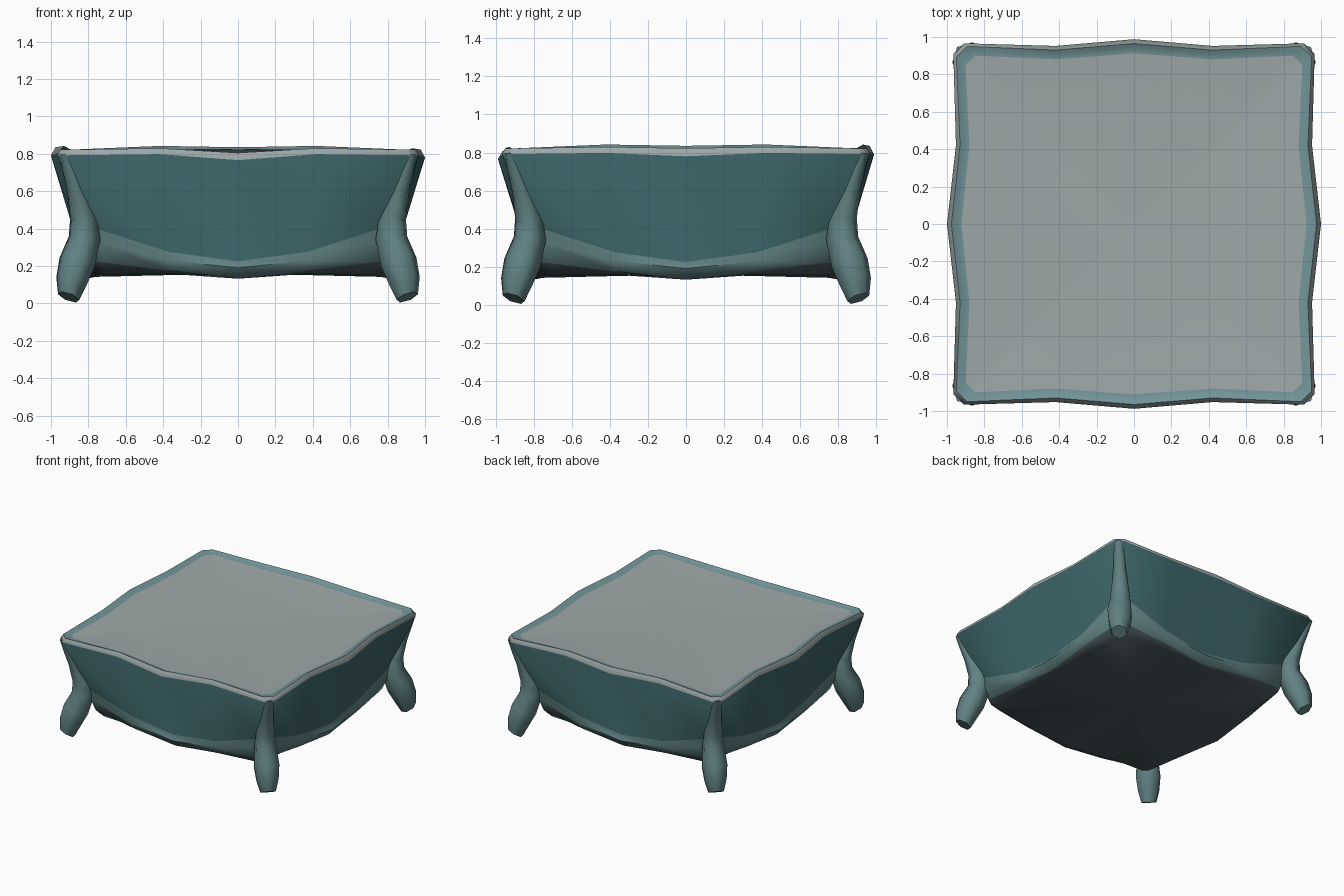
import bpy, bmesh, math
from mathutils import Vector, Matrix

if "Cube" in bpy.data.objects:
    bpy.data.objects.remove(bpy.data.objects["Cube"])


def material(name, rgb):
    m = bpy.data.materials.new(name)
    m.diffuse_color = (*rgb, 1)
    m.use_nodes = True
    m.node_tree.nodes["Principled BSDF"].inputs["Base Color"].default_value = m.diffuse_color
    return m


TEAL = material("dark_teal", (0.045, 0.125, 0.135))
PALE = material("pale_grey", (0.34, 0.39, 0.39))
GROOVE = material("groove_teal", (0.17, 0.30, 0.32))
LEG = material("grey_teal", (0.12, 0.22, 0.23))
DARK = material("dark_underside", (0.07, 0.10, 0.11))


def finish(bm, name, mats, angle):
    bmesh.ops.recalc_face_normals(bm, faces=bm.faces)
    me = bpy.data.meshes.new(name)
    bm.to_mesh(me)
    bm.free()
    for m in mats:
        me.materials.append(m)
    ob = bpy.data.objects.new(name, me)
    bpy.context.collection.objects.link(ob)
    bpy.ops.object.select_all(action='DESELECT')
    ob.select_set(True)
    bpy.context.view_layer.objects.active = ob
    bpy.ops.object.shade_smooth_by_angle(angle=math.radians(angle))
    return ob


def bridge(bm, a, b, mat=0):
    n = len(a)
    for i in range(n):
        bm.faces.new((a[i], a[(i + 1) % n], b[(i + 1) % n], b[i])).material_index = mat


def fan(bm, ring, z, mat=0):
    c = bm.verts.new((0, 0, z))
    for i in range(len(ring)):
        bm.faces.new((ring[i], ring[(i + 1) % len(ring)], c)).material_index = mat


def wavy_ring(bm, end, quarter, mid, sag=0.0):
    """Square loop of four wavy sides; each point is (along, outward, z)."""
    ring = []
    for side in range(4):
        turn = Matrix.Rotation(side * math.pi / 2, 3, 'Z')
        pts = [(-1, end), (-1, quarter), (1, mid), (1, quarter), (1, end)]
        for i, (sx, (t, out, z)) in enumerate(pts):
            if i == 2 and side % 2:
                out *= 1.012
            if side < 2 and 0 < i < 4:      # front and right rims sit lower
                z -= sag * 0.5
            if i == 2 and side == 0:
                z -= sag * 0.7
            ring.append(bm.verts.new(turn @ Vector((sx * t, -out, z))))
    return ring


# Body: dished top, raised rim, tapered panels, rolled lower lip, underside
profile = [
    ((.85, .90, .812), (.42, .88, .822), (0, .912, .816), .025),
    ((.87, .923, .814), (.42, .90, .825), (0, .935, .818), .025),
    ((.893, .95, .822), (.42, .93, .842), (0, .965, .835), .025),
    ((.91, .966, .792), (.42, .952, .808), (0, .988, .79), .020),
    ((.76, .835, .40), (.37, .825, .275), (0, .82, .225), 0),
    ((.755, .83, .33), (.37, .843, .23), (0, .85, .19), 0),
    ((.73, .79, .22), (.37, .81, .175), (0, .805, .132), 0),
    ((.70, .73, .155), (.37, .75, .158), (0, .75, .142), 0),
]
bm = bmesh.new()
rings = [wavy_ring(bm, *p) for p in profile]
for k, mat in enumerate((4, 4, 1, 0, 2, 2, 3)):
    bridge(bm, rings[k], rings[k + 1], mat)
fan(bm, rings[0], .825, 1)
fan(bm, rings[-1], .16, 3)
finish(bm, "table_body", (TEAL, PALE, LEG, DARK, GROOVE), 55)

# Legs: six-sided corner posts that pinch, swell at the knee and splay outward
# (distance along x and y, height, radius, tilt of the section in degrees)
path = [(.922, .797, .034, 0), (.895, .71, .045, 10), (.862, .60, .054, 10),
        (.826, .46, .074, 5), (.82, .35, .088, -12), (.860, .22, .102, -28),
        (.890, .12, .088, -28), (.905, .034, .062, -28)]
for n, name in enumerate(("front_right", "back_right", "back_left", "front_left")):
    bm = bmesh.new()
    yaw = Matrix.Rotation(-math.pi / 4 + n * math.pi / 2, 3, 'Z')
    loops = []
    for c, z, r, tilt in path:
        lean = Matrix.Rotation(math.radians(tilt), 3, 'Y')
        centre = Vector((c * math.sqrt(2), 0, z))
        loops.append([bm.verts.new(yaw @ (centre + lean @ Vector(
            (r * math.cos(i * math.pi / 3), r * math.sin(i * math.pi / 3), 0))))
            for i in range(6)])
    for a, b in zip(loops, loops[1:]):
        bridge(bm, a, b)
    bm.faces.new(loops[0])
    bm.faces.new(loops[-1])
    finish(bm, name + "_leg", (LEG,), 62)
